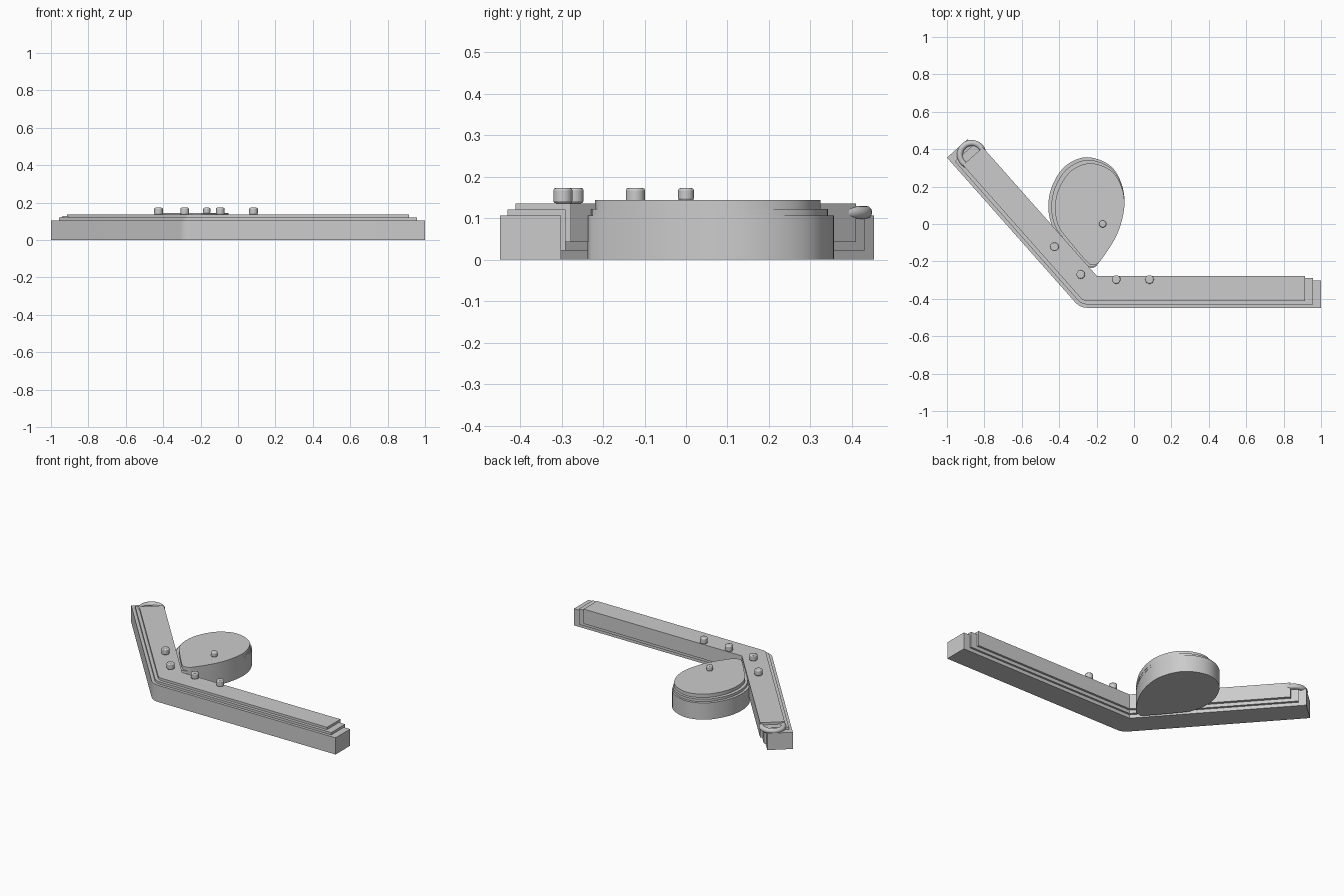
import bpy, bmesh, math
from mathutils import Vector

if "Cube" in bpy.data.objects:
    bpy.data.objects.remove(bpy.data.objects["Cube"])

grey = bpy.data.materials.new("light grey")
grey.diffuse_color = (0.6, 0.6, 0.6, 1)
grey.use_nodes = True
grey.node_tree.nodes["Principled BSDF"].inputs["Base Color"].default_value = grey.diffuse_color


def finish(obj, angle=30):
    obj.data.materials.append(grey)
    bpy.ops.object.select_all(action='DESELECT')
    obj.select_set(True)
    bpy.context.view_layer.objects.active = obj
    bpy.ops.object.shade_smooth_by_angle(angle=math.radians(angle))


def slab(name, outline, z0, z1):
    """Extrude a plan outline between two heights."""
    bm = bmesh.new()
    face = bm.faces.new([bm.verts.new((x, y, z0)) for x, y in outline])
    top = bmesh.ops.extrude_face_region(bm, geom=[face])
    bmesh.ops.translate(bm, vec=(0, 0, z1 - z0),
                        verts=[v for v in top["geom"] if isinstance(v, bmesh.types.BMVert)])
    bmesh.ops.recalc_face_normals(bm, faces=bm.faces)
    mesh = bpy.data.meshes.new(name)
    bm.to_mesh(mesh)
    bm.free()
    obj = bpy.data.objects.new(name, mesh)
    bpy.context.collection.objects.link(obj)
    finish(obj)


# Bent arm: a straight leg along x and a slanted leg, offset from their outer edges
START = Vector((-1.0, 0.355))       # outer corner of the slanted end
ALONG = Vector((-0.663, 0.748))     # from the bend to the slanted end
INWARD = Vector((0.748, 0.663))
EDGE_Y = -0.448


def bend(d_straight, d_slant):
    y = EDGE_Y + d_straight
    x = (START.dot(INWARD) + d_slant - y * INWARD.y) / INWARD.x
    return Vector((x, y))


def arm_outline(outer, inner, inner_slant, inset, radius):
    corner = bend(outer, outer)
    half = math.atan2(ALONG.y, ALONG.x) / 2
    reach = radius / math.tan(half)
    centre = corner + Vector((reach, radius))
    turn = math.pi - 2 * half
    arc = [centre + radius * Vector((math.cos(a), math.sin(a)))
           for a in (-math.pi / 2 - turn * i / 8 for i in range(9))]
    end = START - ALONG * inset
    return ([Vector((1 - inset, EDGE_Y + outer))] + arc +
            [end + INWARD * outer, end + INWARD * inner_slant,
             bend(inner, inner_slant), Vector((1 - inset, EDGE_Y + inner))])


slab("arm_base", arm_outline(0, 0.146, 0.148, 0, 0.085), 0, 0.106)
slab("arm_middle", arm_outline(0.018, 0.158, 0.163, 0.043, 0.068), 0.022, 0.121)
slab("arm_top", arm_outline(0.037, 0.171, 0.18, 0.086, 0.05), 0.043, 0.136)


# Teardrop body: three stacked layers sharing the right edge
def closed_curve(pts, steps=6):
    out, n = [], len(pts)
    for i in range(n):
        a, b, c, d = (Vector(pts[(i + k) % n]) for k in (-1, 0, 1, 2))
        for s in range(steps):
            t = s / steps
            out.append(0.5 * (2 * b + (c - a) * t + (2 * a - 5 * b + 4 * c - d) * t * t
                              + (3 * b - a - 3 * c + d) * t ** 3))
    return out


body = closed_curve([(-0.23, -0.235), (-0.19, -0.21), (-0.095, -0.06), (-0.052, 0.1),
                     (-0.07, 0.225), (-0.135, 0.318), (-0.255, 0.357), (-0.365, 0.312),
                     (-0.435, 0.21), (-0.458, 0.1), (-0.44, -0.005), (-0.385, -0.085),
                     (-0.27, -0.22)])
for name, shrink, z0, z1 in (("body_base", 0, 0, 0.106), ("body_middle", 0.45, 0.1, 0.122),
                             ("body_top", 1, 0.115, 0.144)):
    sx, sy = 1 - 0.088 * shrink, 1 - 0.085 * shrink
    slab(name, [Vector((-0.052 + (p.x + 0.052) * sx, -0.235 + 0.018 * shrink
                        + (p.y + 0.235) * sy)) for p in body], z0, z1)

# Pegs with rounded rims
for i, (x, y, r, z0) in enumerate([(-0.425, -0.122, 0.023, 0.136), (-0.285, -0.27, 0.023, 0.136),
                                   (-0.095, -0.297, 0.023, 0.136), (0.083, -0.297, 0.023, 0.136),
                                   (-0.167, 0.0, 0.019, 0.142)]):
    depth = 0.173 - z0
    bpy.ops.mesh.primitive_cylinder_add(vertices=24, radius=r, depth=depth,
                                        location=(x, y, z0 + depth / 2))
    peg = bpy.context.object
    peg.name = f"peg_{i + 1}"
    rim = peg.modifiers.new("rim", 'BEVEL')
    rim.width, rim.segments = 0.006, 2
    finish(peg, 40)

# Ring half sunk into the slanted end
bpy.ops.mesh.primitive_torus_add(major_radius=0.063, minor_radius=0.016, major_segments=40,
                                 minor_segments=12, location=(-0.868, 0.37, 0.114))
ring = bpy.context.object
ring.name = "end_ring"
finish(ring, 60)
